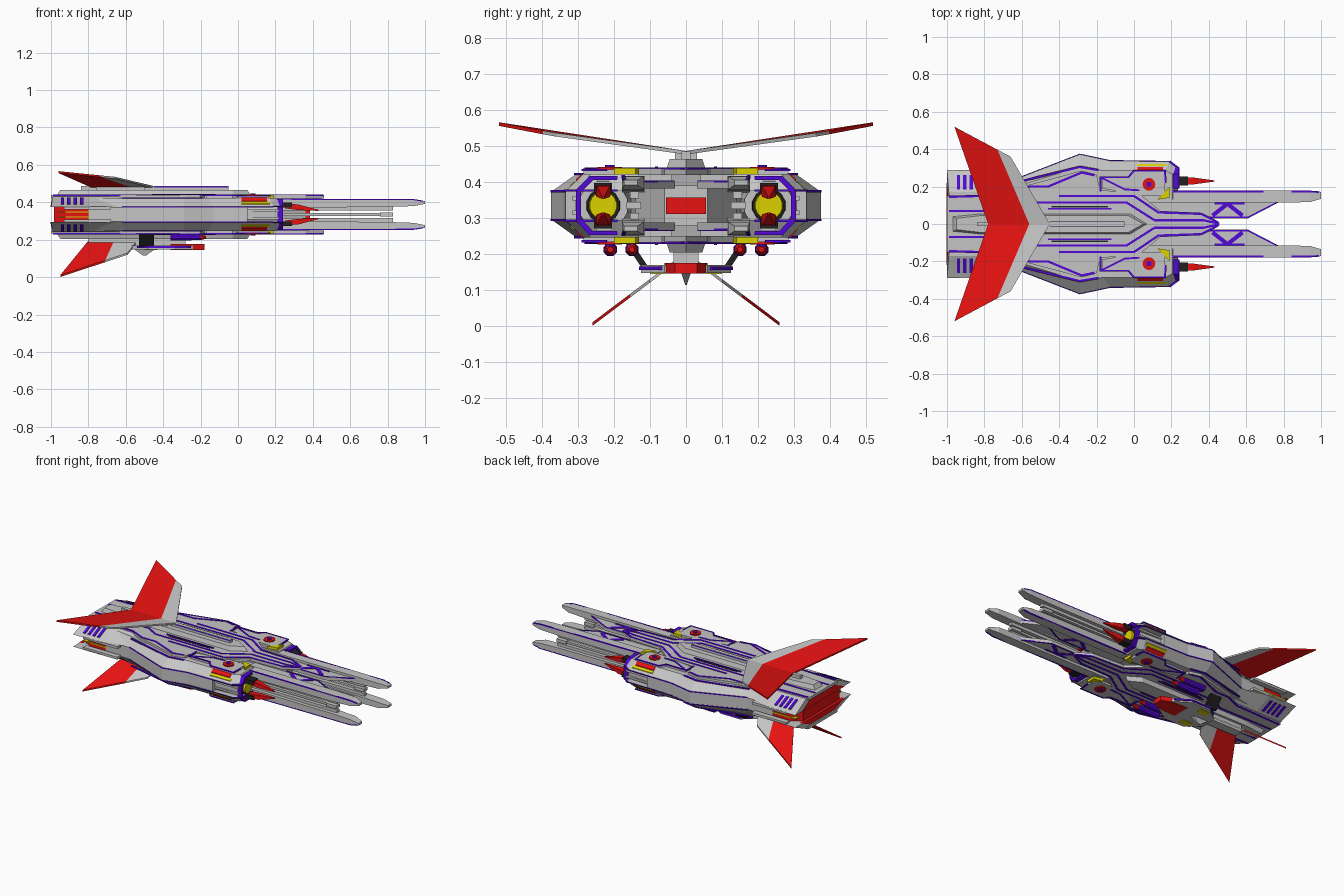
import bpy, bmesh, math
from mathutils import Vector

C = 0.335  # mid-height of the hull, which is mirrored about this plane


def mat(name, *rgb):
    m = bpy.data.materials.new(name)
    m.diffuse_color = (*rgb, 1)
    return m


GREY = mat("light grey", 0.56, 0.56, 0.56)
MID = mat("mid grey", 0.42, 0.42, 0.42)
DARK = mat("near black", 0.015, 0.015, 0.015)
RED = mat("red", 0.8, 0.006, 0.006)
PURPLE = mat("purple", 0.085, 0.002, 0.68)
YELLOW = mat("yellow", 0.72, 0.64, 0.0)


def loft(name, rings, m, my=False, mz=False):
    """Skin a closed solid over rings; my / mz add mirrored copies in y / about z = C."""
    bm = bmesh.new()
    for sy in ((1, -1) if my else (1,)):
        for sz in ((1, -1) if mz else (1,)):
            rs = [[bm.verts.new((x, y * sy, C + (z - C) * sz)) for x, y, z in r] for r in rings]
            n = len(rs[0])
            bm.faces.new(rs[0])
            bm.faces.new(rs[-1])
            for a, b in zip(rs, rs[1:]):
                for i in range(n):
                    j = (i + 1) % n
                    bm.faces.new((a[i], a[j], b[j], b[i]))
    bmesh.ops.recalc_face_normals(bm, faces=bm.faces)
    me = bpy.data.meshes.new(name)
    bm.to_mesh(me)
    bm.free()
    me.materials.append(m)
    ob = bpy.data.objects.new(name, me)
    bpy.context.collection.objects.link(ob)
    return ob


def full(pts):
    return pts + [(x, -y) for x, y in reversed(pts) if y]


def slab(name, pts, z0, z1, m, my=False, mz=False, top=None):
    return loft(name, [[(x, y, z0) for x, y in pts], [(x, y, z1) for x, y in top or pts]], m, my, mz)


def box(name, x, y, z, m, my=False, mz=False):
    return slab(name, [(x[0], y[0]), (x[1], y[0]), (x[1], y[1]), (x[0], y[1])], z[0], z[1], m, my, mz)


def stripe(name, pts, w, m, my=True, mz=True, h=0.003, tilt=0):
    """Thin raised strip along a 3D path; tilt drops its left side."""
    p = [Vector(q) for q in pts]
    rings = []
    for i, q in enumerate(p):
        ds = [(p[k + 1] - p[k]).to_2d().normalized() for k in (i - 1, i) if 0 <= k < len(p) - 1]
        d = sum(ds, Vector((0, 0))).normalized()
        k = w / 2 / max(d.dot(ds[0]), 0.5)
        n = Vector((-d.y * k, d.x * k, -tilt * k))
        up = Vector((0, 0, h))
        rings.append([q + n - up, q - n - up, q - n + up, q + n + up])
    return loft(name, rings, m, my, mz)


def tube(name, x0, x1, y, z, r0, r1, n, m, my=False, mz=False):
    a = [2 * math.pi * (i + 0.5) / n for i in range(n)]
    return loft(name, [[(x, y + r * math.cos(t), z + r * math.sin(t)) for t in a]
                       for x, r in ((x0, r0), (x1, r1))], m, my, mz)


def disc(name, x, y, r, z0, z1, n, m):
    pts = [(x + r * math.cos(2 * math.pi * i / n), y + r * math.sin(2 * math.pi * i / n)) for i in range(n)]
    return slab(name, pts, z0, z1, m, True, True)


# Main hull with chamfered flanks
outer = full([(-0.80, 0.235), (-0.62, 0.245), (-0.29, 0.375), (-0.13, 0.34), (0.05, 0.335)])
inner = full([(-0.80, 0.17), (-0.60, 0.21), (-0.29, 0.305), (-0.16, 0.285), (0.05, 0.285)])
loft("hull", [[(x, y, z) for x, y in o] for z, o in
              ((0.247, inner), (0.297, outer), (0.373, outer), (0.423, inner))], GREY)

# Front shoulder shells above and below the cannons
slab("shoulder_shell", [(0.05, 0.335), (0.19, 0.335), (0.235, 0.30), (0.235, 0.13), (0.05, 0.13)],
     0.375, 0.423, GREY, True, True,
     top=[(0.05, 0.285), (0.17, 0.285), (0.205, 0.265), (0.205, 0.13), (0.05, 0.13)])

# Rear jaws with sloped sides, and the engine between them
slab("rear_jaw", full([(-1.0, 0.29), (-0.80, 0.29), (-0.62, 0.235)]), 0.375, 0.43, GREY, mz=True,
     top=full([(-0.99, 0.17), (-0.80, 0.17), (-0.60, 0.17)]))
box("jaw_side_plate", (-0.93, -0.68), (0.25, 0.285), (0.362, 0.378), GREY, True, True)
slab("engine_glow", full([(-0.985, 0.19), (-0.92, 0.23), (-0.78, 0.23)]), 0.296, 0.374, RED)
slab("engine_rear_lip", full([(-1.003, 0.22), (-0.98, 0.22)]), 0.374, 0.415, RED, mz=True,
     top=full([(-0.996, 0.13), (-0.98, 0.13)]))
for z in (0.318, 0.345):
    box("engine_side_line", (-0.965, -0.79), (0.2, 0.236), (z, z + 0.007), YELLOW, True)

# Window bars on the jaw slopes, framed above and below
for i in range(4):
    x = -0.938 + i * 0.034
    stripe("jaw_window", [(x, 0.185, 0.424), (x, 0.262, 0.389)], 0.018, PURPLE)

# Layered deck plates
slab("deck_plate", full([(-1.0, 0.15), (-0.66, 0.16), (-0.56, 0.21), (-0.28, 0.285), (-0.20, 0.265),
                         (-0.18, 0.18), (0.02, 0.17), (0.14, 0.07), (0.36, 0.06), (0.46, 0.0)]),
     0.42, 0.438, GREY, mz=True)
slab("shoulder_plate", [(-0.17, 0.19), (-0.17, 0.25), (-0.03, 0.25), (0.0, 0.285), (0.165, 0.285),
                        (0.165, 0.15), (0.06, 0.15)], 0.42, 0.436, GREY, True, True)
slab("spine_base", full([(-0.97, 0.04), (-0.82, 0.055), (-0.02, 0.055), (0.07, 0.0)]), 0.435, 0.465, GREY,
     mz=True, top=full([(-0.95, 0.03), (-0.82, 0.045), (-0.03, 0.045), (0.05, 0.0)]))
box("spine_ridge", (-0.84, -0.05), (-0.012, 0.012), (0.46, 0.486), GREY)
box("spine_ridge_trim", (-0.45, -0.05), (-0.013, 0.013), (0.478, 0.484), PURPLE)
box("deck_rail", (-0.46, -0.12), (0.078, 0.086), (0.435, 0.444), PURPLE, True, True)
box("deck_slot", (-0.44, -0.14), (0.088, 0.096), (0.435, 0.440), DARK, True, True)

# Purple panel lines
D = 0.438
lines = [
    ([(-0.62, 0.225, 0.424), (-0.29, 0.305, 0.423), (-0.19, 0.288, 0.423)], 0.012),
    ([(-0.99, 0.145, D), (-0.66, 0.155, D), (-0.56, 0.2, D), (-0.46, 0.2, D), (-0.28, 0.275, D), (-0.21, 0.26, D)], 0.012),
    ([(-0.99, 0.07, D), (-0.60, 0.07, D), (-0.52, 0.115, D), (-0.04, 0.115, D), (0.11, 0.02, D),
      (0.37, 0.02, D), (0.455, 0.002, D)], 0.012),
    ([(-0.40, 0.15, D), (-0.18, 0.15, D), (0.0, 0.15, D), (0.13, 0.062, D), (0.36, 0.054, D), (0.45, 0.008, D)], 0.012),
    ([(-0.18, 0.175, D), (-0.18, 0.25, D), (-0.03, 0.25, D), (0.0, 0.285, 0.434), (0.165, 0.285, 0.434), (0.17, 0.22, 0.434)], 0.010),
    ([(-0.18, 0.25, 0.436), (-0.05, 0.185, 0.436), (0.03, 0.18, 0.436)], 0.010),
    ([(0.19, 0.335, 0.377), (0.237, 0.30, 0.377), (0.237, 0.19, 0.377)], 0.010),
    ([(-0.62, 0.246, 0.375), (-0.29, 0.374, 0.375), (-0.13, 0.34, 0.375), (0.19, 0.335, 0.375)], 0.004),
]
for pts, w in lines:
    stripe("panel_line", pts, w, PURPLE)

# Shoulder markings: round caps, red and yellow flashes
disc("cap_ring", 0.08, 0.212, 0.034, 0.434, 0.443, 16, RED)
disc("cap_centre", 0.08, 0.212, 0.014, 0.44, 0.448, 10, PURPLE)
stripe("red_flash", [(0.02, 0.297, 0.413), (0.155, 0.297, 0.413)], 0.018, RED, tilt=0.95)
stripe("yellow_flash", [(0.02, 0.315, 0.395), (0.17, 0.315, 0.395)], 0.011, YELLOW, tilt=0.95)
slab("yellow_patch", [(0.125, 0.13), (0.19, 0.14), (0.19, 0.20)], 0.42, 0.4395, YELLOW, True, True)

# Side cannons
tube("cannon_pod", 0.0, 0.22, 0.23, C, 0.085, 0.07, 12, GREY, True)
tube("cannon_collar", 0.20, 0.226, 0.23, C, 0.05, 0.047, 12, DARK, True)
tube("cannon_lens", 0.22, 0.238, 0.23, C, 0.041, 0.038, 16, YELLOW, True)
for z in (0.355, 0.315):
    box("pod_side_rib", (0.04, 0.22), (0.29, 0.315), (z - 0.006, z + 0.006), GREY, True)
# Purple collar frame around each cannon
frame = []
for y, z in ((0.19, 0.417), (0.268, 0.417), (0.306, 0.378), (0.306, 0.292), (0.268, 0.253), (0.19, 0.253)):
    yi, zi = 0.2 + (y - 0.2) * 0.86, C + (z - C) * 0.86
    frame.append([(0.21, y, z), (0.24, y, z), (0.24, yi, zi), (0.21, yi, zi)])
loft("cannon_frame", frame, PURPLE, True)
box("claw_mount", (0.2, 0.29), (0.205, 0.255), (0.372, 0.398), DARK, True, True)
loft("claw", [[(x, 0.23 - w, z - t), (x, 0.23 + w, z - t), (x, 0.23 + w, z + t), (x, 0.23 - w, z + t)]
              for x, z, w, t in ((0.25, 0.38, 0.022, 0.012), (0.32, 0.374, 0.018, 0.015),
                                 (0.43, 0.357, 0.003, 0.003))], RED, True, True)

# Core block between the prongs, with a red nose
slab("core", full([(0.0, 0.16), (0.2, 0.14), (0.36, 0.06)]), 0.275, 0.395, GREY)
box("core_nose", (0.3, 0.385), (-0.055, 0.055), (0.312, 0.358), RED)
box("core_beam", (0.0, 0.38), (-0.04, 0.04), (0.39, 0.425), MID, mz=True)

# Long forward prongs: rails, inner webs, trusses
loft("prong", [[(x, y0, z0), (x, y1, z0), (x, y1, z1), (x, y0, z1)] for x, y0, y1, z0, z1 in
               ((0.05, 0.115, 0.178, 0.37, 0.418), (0.80, 0.115, 0.178, 0.375, 0.418),
                (0.94, 0.117, 0.178, 0.38, 0.416), (1.0, 0.135, 0.172, 0.392, 0.406))], GREY, True, True)
stripe("prong_outer_line", [(0.2, 0.174, 0.417), (0.94, 0.174, 0.414), (0.99, 0.17, 0.406)], 0.009, PURPLE)
slab("prong_web", [(0.15, 0.03), (0.61, 0.03), (0.78, 0.12), (0.15, 0.12)], 0.382, 0.402, GREY, True, True)
stripe("truss", [(0.42, 0.045, 0.402), (0.5, 0.108, 0.402), (0.58, 0.045, 0.402)], 0.022, PURPLE)
stripe("truss_base", [(0.38, 0.036, 0.402), (0.61, 0.036, 0.402), (0.77, 0.118, 0.402)], 0.008, PURPLE)
stripe("truss_top", [(0.43, 0.109, 0.402), (0.59, 0.109, 0.402)], 0.010, PURPLE)
box("inner_barrel", (0.2, 0.83), (0.13, 0.155), (0.355, 0.374), GREY, True, True)
box("barrel_block", (0.76, 0.83), (0.125, 0.165), (0.325, 0.345), GREY, True)
box("centre_barrel", (0.2, 0.76), (0.135, 0.155), (0.328, 0.342), GREY, True)


# Swept upper wings, grey leading band and red trailing panel
def blade(name, pts, m, t=0.005):
    loft(name, [[(x, y, z + s) for x, y, z in pts] for s in (-t, t)], m, True)


def wing(pts):
    return [(x, y, 0.482 + 0.153 * y - 0.05 * y * (x + 0.96)) for x, y in pts]


blade("wing_leading_band", wing([(-0.45, 0), (-0.66, 0.36), (-0.73, 0.397), (-0.56, 0)]), GREY)
blade("wing_panel", wing([(-0.56, 0), (-0.73, 0.397), (-0.96, 0.52), (-0.78, 0)]), RED)
box("wing_mount", (-0.76, -0.5), (-0.03, 0.03), (0.43, 0.482), GREY)


# Lower fins splayed outward
def fin(pts):
    return [(x, 0.26 - (z - 0.006) * 1.33, z) for x, z in pts]


blade("fin_panel", fin([(-0.95, 0.006), (-0.71, 0.085), (-0.66, 0.195), (-0.80, 0.19)]), RED)
blade("fin_leading_band", fin([(-0.71, 0.085), (-0.59, 0.125), (-0.54, 0.19), (-0.66, 0.195)]), GREY)
box("fin_mount", (-0.8, -0.5), (-0.03, 0.03), (0.16, 0.24), GREY)

# Belly gondola
slab("gondola", full([(-0.57, 0.05), (-0.48, 0.125), (-0.34, 0.125), (-0.24, 0.06)]), 0.148, 0.17, GREY)
slab("gondola_trim", full([(-0.54, 0.088), (-0.48, 0.131), (-0.34, 0.131), (-0.25, 0.075)]), 0.156, 0.166, PURPLE)
slab("gondola_nose", full([(-0.36, 0.06), (-0.24, 0.055), (-0.18, 0.03)]), 0.146, 0.176, RED)
box("gondola_patch", (-0.50, -0.43), (0.06, 0.1), (0.145, 0.15), YELLOW, True)
box("gondola_neck", (-0.54, -0.28), (-0.035, 0.035), (0.165, 0.24), GREY)
loft("gondola_leg", [[(x, y + s, z) for x, s in ((-0.53, -0.01), (-0.45, -0.01), (-0.45, 0.01), (-0.53, 0.01))]
                     for y, z in ((0.115, 0.165), (0.165, 0.24))], DARK, True)
loft("belly_spike", [[(-0.5 + a * r, b * r, z) for a, b in ((-4, -1), (4, -1), (4, 1), (-4, 1))]
                     for z, r in ((0.15, 0.014), (0.115, 0.002))], GREY)

# Belly pods
for y in (0.15, 0.21):
    tube("belly_pod", -0.36, -0.2, y, 0.213, 0.02, 0.016, 8, PURPLE, True)
    tube("belly_pod_tip", -0.2, -0.17, y, 0.213, 0.016, 0.008, 8, RED, True)
